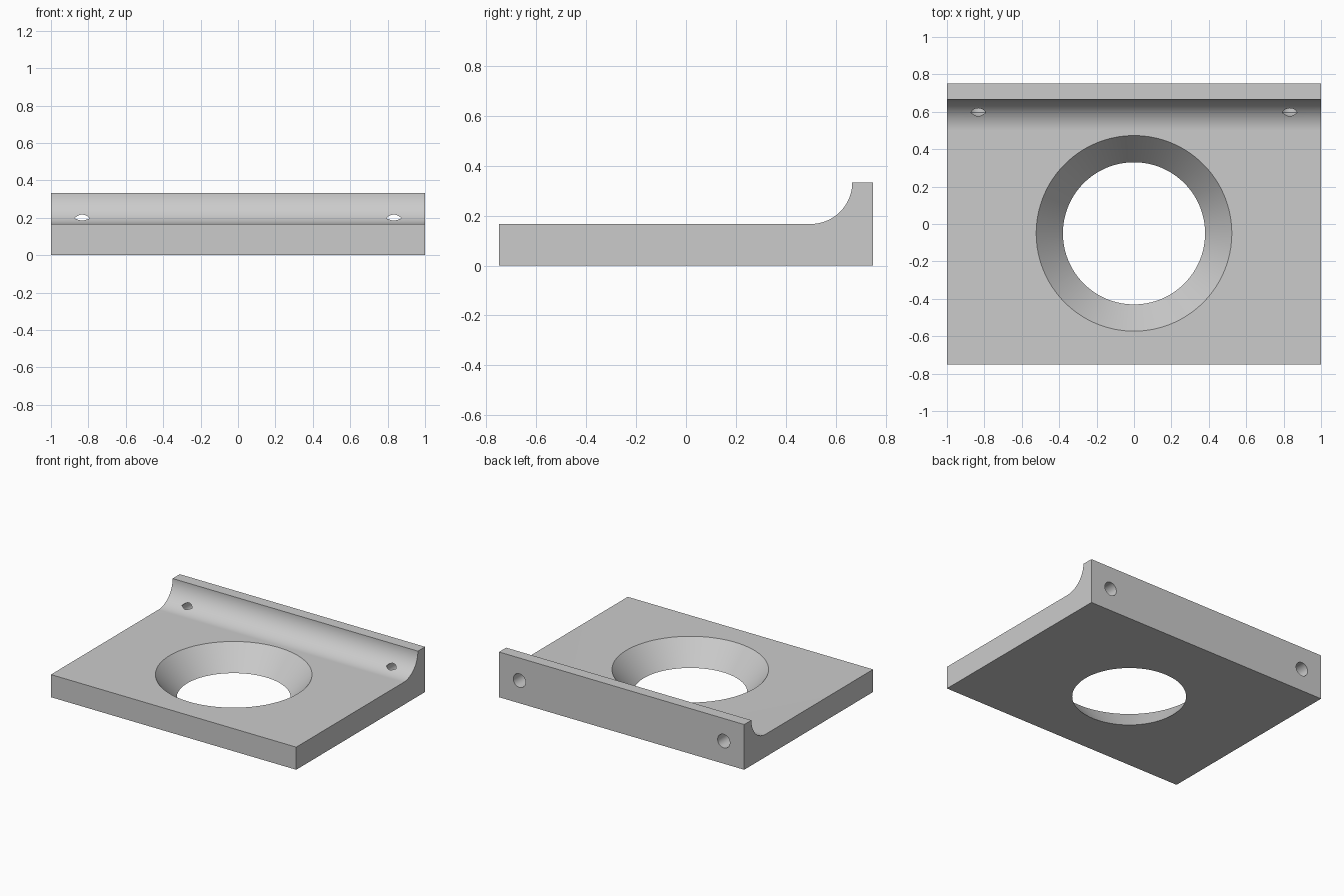
import bpy, bmesh, math
from mathutils import Matrix

old = bpy.data.objects.get("Cube")
if old:
    bpy.data.objects.remove(old, do_unlink=True)

DEPTH, FLOOR, TOP = 0.75, 1 / 6, 1 / 3
FILLET = TOP - FLOOR

grey = bpy.data.materials.new("light grey")
grey.use_nodes = True
grey.diffuse_color = (0.6, 0.6, 0.6, 1)
grey.node_tree.nodes["Principled BSDF"].inputs["Base Color"].default_value = (0.6, 0.6, 0.6, 1)


def to_object(name, bm):
    bmesh.ops.recalc_face_normals(bm, faces=bm.faces)
    mesh = bpy.data.meshes.new(name)
    bm.to_mesh(mesh)
    bm.free()
    mesh.materials.append(grey)
    obj = bpy.data.objects.new(name, mesh)
    bpy.context.collection.objects.link(obj)
    return obj


def lathe(name, profile, steps, matrix):
    """Revolve (radius, height) points around z, then place the solid."""
    bm = bmesh.new()
    verts = [bm.verts.new((r, 0, h)) for r, h in profile]
    edges = [bm.edges.new(pair) for pair in zip(verts, verts[1:])]
    bmesh.ops.spin(bm, geom=verts + edges, cent=(0, 0, 0), axis=(0, 0, 1),
                   angle=math.tau, steps=steps, use_merge=True)
    bmesh.ops.remove_doubles(bm, verts=bm.verts, dist=1e-5)
    bm.transform(matrix)
    obj = to_object(name, bm)
    obj.hide_render = True
    return obj


# Plate with a raised, filleted rear lip: side profile extruded along x
outline = [(-DEPTH, 0), (-DEPTH, FLOOR)]
for i in range(41):
    a = math.pi / 2 * i / 40
    outline.append((0.5 + FILLET * math.sin(a), TOP - FILLET * math.cos(a)))
outline += [(DEPTH, TOP), (DEPTH, 0)]
bm = bmesh.new()
side = bm.faces.new([bm.verts.new((-1, y, z)) for y, z in outline])
swept = bmesh.ops.extrude_face_region(bm, geom=[side])["geom"]
bmesh.ops.translate(bm, vec=(2, 0, 0),
                    verts=[v for v in swept if isinstance(v, bmesh.types.BMVert)])
plate = to_object("plate", bm)

# Conical opening, overshooting both plate faces
R_LOW, R_HIGH, OVER = 0.38, 0.523, 0.05
slope = (R_HIGH - R_LOW) / FLOOR * OVER
cutters = [lathe("opening_cutter",
                 [(0, -OVER), (R_LOW - slope, -OVER),
                  (R_HIGH + slope, FLOOR + OVER), (0, FLOOR + OVER)],
                 128, Matrix.Translation((0, -0.05, 0)))]

# Pointed drill holes entering the back face
R, BORE = 0.05, 0.155
for x in (-0.833, 0.833):
    place = Matrix.Translation((x, DEPTH, FLOOR)) @ Matrix.Rotation(math.pi / 2, 4, "X")
    cutters.append(lathe("drill_cutter",
                         [(0, -OVER), (R, -OVER), (R, BORE), (0, BORE + 0.03)],
                         48, place))

# Cut and apply
bpy.ops.object.select_all(action="DESELECT")
bpy.context.view_layer.objects.active = plate
plate.select_set(True)
for cutter in cutters:
    mod = plate.modifiers.new("cut", "BOOLEAN")
    mod.operation, mod.solver, mod.object = "DIFFERENCE", "EXACT", cutter
    bpy.ops.object.modifier_apply(modifier=mod.name)
    bpy.data.objects.remove(cutter, do_unlink=True)

bpy.ops.object.shade_smooth_by_angle(angle=math.radians(25))
